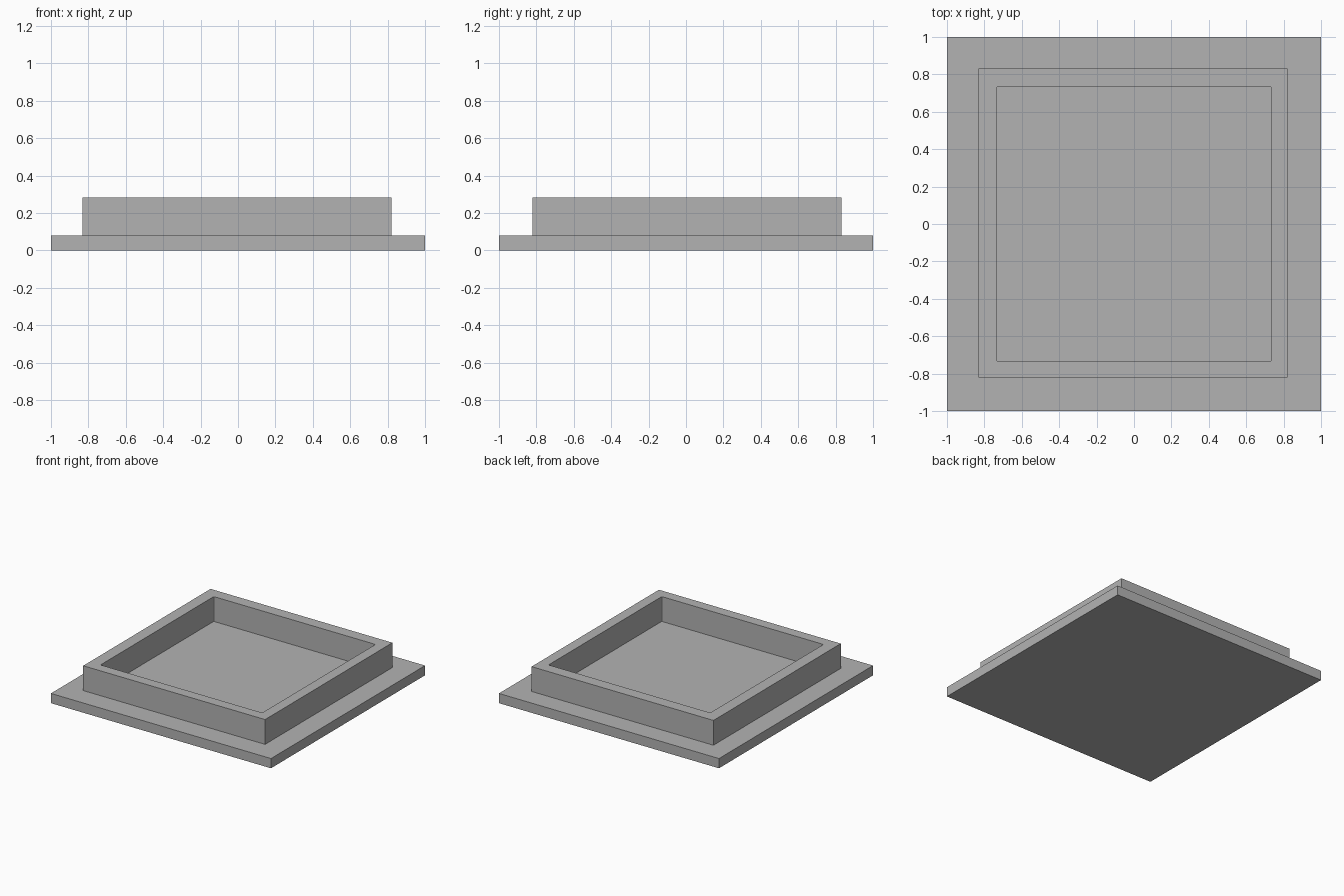
import bpy
import bmesh

cube = bpy.data.objects.get("Cube")
if cube:
    bpy.data.objects.remove(cube, do_unlink=True)

# Plain grey for the whole tray
grey = bpy.data.materials.new("plain_grey")
grey.use_nodes = True
colour = (0.45, 0.45, 0.45, 1)
grey.diffuse_color = colour
grey.node_tree.nodes["Principled BSDF"].inputs["Base Color"].default_value = colour

BASE_TOP, RIM_TOP = 0.08, 0.284
BASE, INNER = 1.0, 0.735
RIM_LOW, RIM_HIGH = 0.832, 0.821   # the rim sits slightly off centre


def rectangle(bm, x0, x1, y0, y1, z):
    """Ring of four corner vertices at one height."""
    return [bm.verts.new((x, y, z)) for x, y in ((x0, y0), (x1, y0), (x1, y1), (x0, y1))]


# Stepped tray: rings from the underside, up over the rim and down to the floor
bm = bmesh.new()
base = (-BASE, BASE, -BASE, BASE)
outer = (-RIM_LOW, RIM_HIGH, -RIM_HIGH, RIM_LOW)
inner = (-INNER, INNER, -INNER, INNER)
rings = [rectangle(bm, *bounds, z) for bounds, z in (
    (base, 0), (base, BASE_TOP), (outer, BASE_TOP),
    (outer, RIM_TOP), (inner, RIM_TOP), (inner, BASE_TOP))]
for low, high in zip(rings, rings[1:]):
    for i in range(4):
        j = (i + 1) % 4
        bm.faces.new((low[i], low[j], high[j], high[i]))
bm.faces.new(reversed(rings[0]))
bm.faces.new(rings[-1])

# Tiny rounding on the upright inner corners
corners = [bm.edges.get((a, b)) for a, b in zip(rings[-2], rings[-1])]
bmesh.ops.bevel(bm, geom=corners, offset=0.008, segments=2, profile=0.5, affect='EDGES')
bmesh.ops.recalc_face_normals(bm, faces=bm.faces)

mesh = bpy.data.meshes.new("square_tray")
bm.to_mesh(mesh)
bm.free()
mesh.materials.append(grey)
tray = bpy.data.objects.new("square_tray", mesh)
bpy.context.collection.objects.link(tray)
